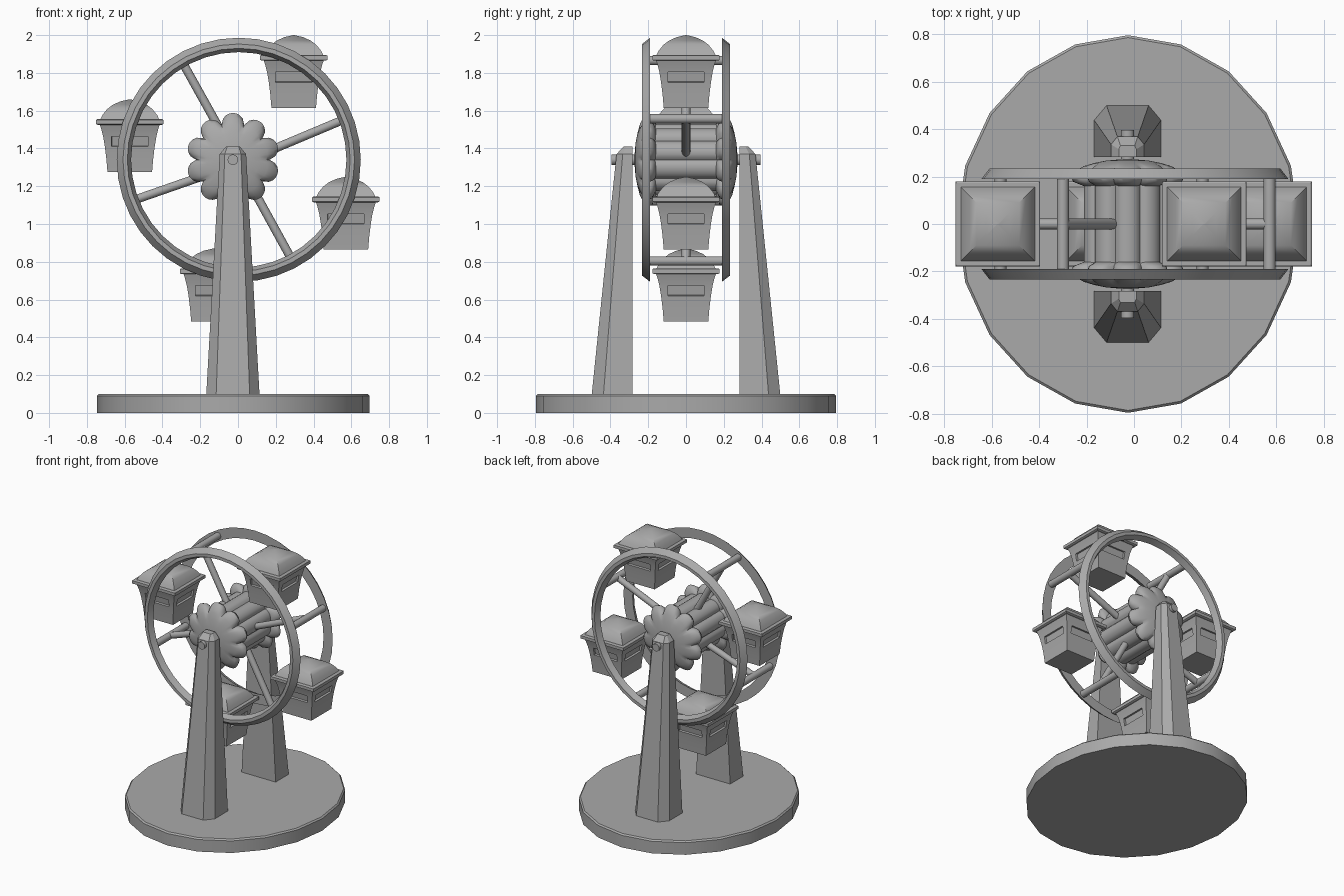
import bpy, bmesh
from math import sin, cos, pi, sqrt, radians
from mathutils import Vector

cube = bpy.data.objects.get("Cube")
if cube:
    bpy.data.objects.remove(cube, do_unlink=True)

grey = bpy.data.materials.new("plain_grey")
grey.use_nodes = True
GREY = (0.4, 0.4, 0.4, 1)
grey.diffuse_color = GREY
grey.node_tree.nodes["Principled BSDF"].inputs["Base Color"].default_value = GREY

WHEEL = Vector((0.004, 0, 1.34))
HUB = Vector((-0.027, 0, 1.34))


def finish(name, bm, smooth=None):
    """Turn a bmesh into a grey object, smooth below the given angle."""
    bmesh.ops.recalc_face_normals(bm, faces=bm.faces)
    mesh = bpy.data.meshes.new(name)
    bm.to_mesh(mesh)
    bm.free()
    mesh.materials.append(grey)
    obj = bpy.data.objects.new(name, mesh)
    bpy.context.collection.objects.link(obj)
    if smooth:
        bpy.ops.object.select_all(action="DESELECT")
        obj.select_set(True)
        bpy.context.view_layer.objects.active = obj
        bpy.ops.object.shade_smooth_by_angle(angle=radians(smooth))


def loft(rings, loop=False):
    """Skin a list of point rings, capped at the ends unless looped."""
    bm = bmesh.new()
    rows = [[bm.verts.new(p) for p in ring] for ring in rings]
    n = len(rows[0])
    pairs = list(zip(rows, rows[1:]))
    if loop:
        pairs.append((rows[-1], rows[0]))
    else:
        bm.faces.new(rows[0])
        bm.faces.new(rows[-1])
    for a, b in pairs:
        for i in range(n):
            j = (i + 1) % n
            bm.faces.new((a[i], a[j], b[j], b[i]))
    return bm


def rod(name, start, end, radius, sides=16):
    d = end - start
    bm = bmesh.new()
    bmesh.ops.create_cone(bm, cap_ends=True, segments=sides, radius1=radius,
                          radius2=radius, depth=d.length)
    bm.transform(d.to_track_quat("Z", "Y").to_matrix().to_4x4())
    bmesh.ops.translate(bm, verts=bm.verts, vec=(start + end) / 2)
    finish(name, bm, 40)


def on_wheel(angle, radius, y=0):
    return WHEEL + Vector((radius * cos(angle), y, radius * sin(angle)))


# Oval base plate with a softened upper edge
def oval(z, inset):
    return [(-0.025 + (0.721 - inset) * sin(k * pi / 10),
             (0.795 - inset) * cos(k * pi / 10), z) for k in range(20)]


finish("base_plate", loft([oval(0, 0), oval(0.09, 0), oval(0.1, 0.01)]), 30)


# Tapered towers with chamfered outer corners
def tower_ring(side, z, half, mid, out, narrow):
    pts = [(-half, 0.282), (half, 0.282), (half, mid), (narrow, out), (-narrow, out), (-half, mid)]
    return [(HUB.x + x, side * y, z) for x, y in pts]


for side, label in ((-1, "front"), (1, "back")):
    finish(label + "_tower", loft([
        tower_ring(side, 0.06, 0.143, 0.44, 0.503, 0.09),
        tower_ring(side, 1.37, 0.07, 0.335, 0.368, 0.043),
        tower_ring(side, 1.41, 0.037, 0.315, 0.33, 0.03)]))

    # Wheel rim with sloping outer and inner sides
    profile = [(0.646, 0.19), (0.613, 0.233), (0.59, 0.233), (0.57, 0.19)]
    rim = [[on_wheel(k * pi / 20, r, side * y) for r, y in profile] for k in range(40)]
    finish(label + "_rim", loft(rim, loop=True), 25)


# Scalloped hub: softly fluted drum and domed flower-shaped ends
def scallop_ring(y, scale, strength, lobes=10, steps=8):
    ring = []
    for k in range(lobes * steps):
        phi = ((k % steps) / steps - 0.5) * 2 * pi / lobes
        lobe = 0.188 * cos(phi) + sqrt(0.06 ** 2 - (0.188 * sin(phi)) ** 2)
        r = scale * (0.2 + strength * (lobe - 0.2))
        a = pi / 2 + (k / steps - 0.5) * 2 * pi / lobes
        ring.append(HUB + Vector((r * cos(a), y, r * sin(a))))
    return ring


finish("hub_drum", loft([scallop_ring(y, 0.85, 0.5) for y in (-0.18, 0.18)]), 60)
dome = [(0.16, 0.82, 0.7), (0.178, 0.96, 1), (0.2, 1, 1), (0.225, 0.95, 0.8),
        (0.244, 0.87, 0.35), (0.257, 0.7, 0), (0.267, 0.45, 0), (0.273, 0.1, 0)]
for side, label in ((-1, "front"), (1, "back")):
    finish(label + "_hub_end", loft([scallop_ring(side * y, s, m) for y, s, m in dome]), 50)

rod("axle", HUB + Vector((0, -0.395, 0)), HUB + Vector((0, 0.395, 0)), 0.028)

# Spokes, each ending in a crossbar between the rims
for i, degrees in enumerate((21, 120, 201, 298)):
    a = radians(degrees)
    rod(f"spoke_{i + 1}", Vector((0.005, 0, 1.32)), on_wheel(a, 0.607), 0.023)
    rod(f"crossbar_{i + 1}", on_wheel(a, 0.607, -0.2), on_wheel(a, 0.607, 0.2), 0.025)


# Hanging cabins: square domed roof, eave and flared body with recessed panels
def square_rings(profile, x, top, panel=None):
    """Square rings, with extra points at the panel edges when given."""
    rings = []
    for h, d in profile:
        side = [-h, -panel, panel] if panel else [-h]
        pts = [(s, -h) for s in side] + [(h, s) for s in side]
        pts += [(-px, -py) for px, py in pts]
        rings.append([(x + px, py, top - d) for px, py in pts])
    return rings


roof = [(0.003, 0), (0.05, 0.011), (0.09, 0.029), (0.12, 0.052), (0.145, 0.083), (0.158, 0.11)]
eave = [(0.172, 0.105), (0.178, 0.109), (0.178, 0.131), (0.17, 0.135)]
body = [(0.16, 0.13), (0.15, 0.16), (0.141, 0.196), (0.132, 0.25), (0.124, 0.315), (0.118, 0.385)]
cabins = ((0.295, 2.0), (-0.573, 1.66), (0.571, 1.25), (-0.13, 0.87))
for i, (x, top) in enumerate(cabins):
    finish(f"cabin_roof_{i + 1}", loft(square_rings(roof, x, top)), 35)
    finish(f"cabin_eave_{i + 1}", loft(square_rings(eave, x, top)))
    bm = loft(square_rings(body, x, top, 0.096))
    bmesh.ops.recalc_face_normals(bm, faces=bm.faces)
    panels = []
    for f in bm.faces:
        c = f.calc_center_median() - Vector((x, 0, top))
        if -0.25 < c.z < -0.2 and min(abs(c.x), abs(c.y)) < 0.01:
            panels.append(f)
    bmesh.ops.inset_individual(bm, faces=panels, thickness=0.001, depth=-0.015)
    finish(f"cabin_body_{i + 1}", bm, 30)
